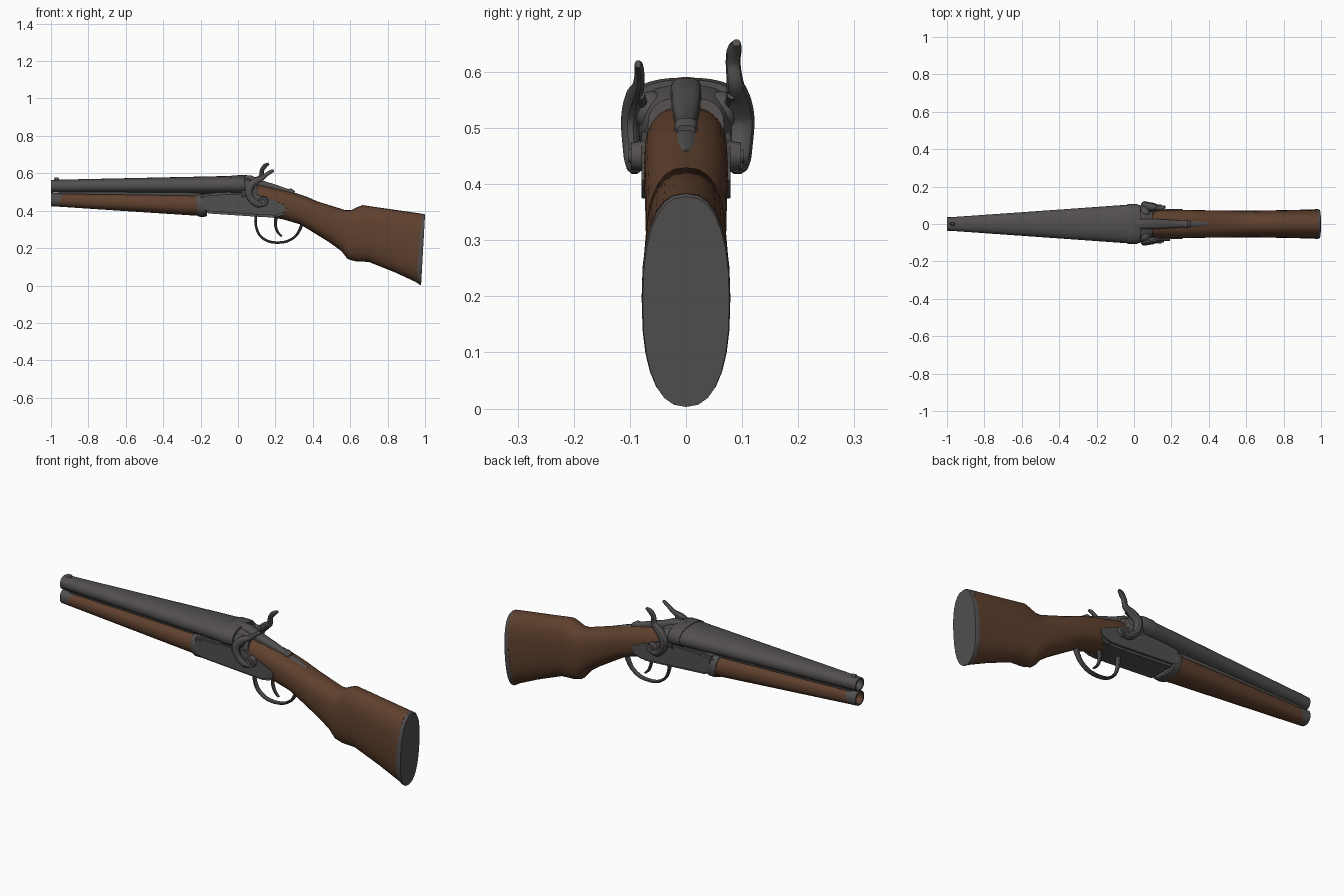
import bpy, bmesh, math
from mathutils import Vector

if "Cube" in bpy.data.objects:
    bpy.data.objects.remove(bpy.data.objects["Cube"])


def material(name, rgb):
    m = bpy.data.materials.new(name)
    m.diffuse_color = (*rgb, 1)
    m.use_nodes = True
    m.node_tree.nodes["Principled BSDF"].inputs["Base Color"].default_value = m.diffuse_color
    return m


STEEL = material("dark_steel", (0.085, 0.078, 0.077))
WOOD = material("brown_wood", (0.115, 0.052, 0.027))


def finish(name, bm, mats, angle=35):
    bmesh.ops.recalc_face_normals(bm, faces=bm.faces)
    me = bpy.data.meshes.new(name)
    bm.to_mesh(me)
    bm.free()
    for m in mats:
        me.materials.append(m)
    ob = bpy.data.objects.new(name, me)
    bpy.context.collection.objects.link(ob)
    bpy.ops.object.select_all(action='DESELECT')
    ob.select_set(True)
    bpy.context.view_layer.objects.active = ob
    bpy.ops.object.shade_smooth_by_angle(angle=math.radians(angle))
    return ob


def spow(v, e):
    return math.copysign(abs(v) ** (2 / e), v)


def loft(name, stations, mats, n=24, e=2.0, y=None, rule=None):
    """Skin superellipse rings; a station is (top x, top z, bottom x, bottom z, half width)."""
    bm = bmesh.new()
    rings = []
    for i, (xt, zt, xb, zb, w) in enumerate(stations):
        top, bot = Vector((xt, 0, zt)), Vector((xb, 0, zb))
        mid, up = (top + bot) / 2, (top - bot) / 2
        ring = []
        for k in range(n):
            a = 2 * math.pi * k / n
            side = Vector((0, w * spow(math.cos(a), e) + (y[i] if y else 0), 0))
            ring.append(bm.verts.new(mid + up * spow(math.sin(a), e) + side))
        rings.append(ring)
    for a, b in zip(rings, rings[1:]):
        for k in range(n):
            j = (k + 1) % n
            bm.faces.new((a[k], a[j], b[j], b[k]))
    bm.faces.new(rings[0])
    bm.faces.new(rings[-1])
    if rule:
        for f in bm.faces:
            f.material_index = rule(f.calc_center_median())
    return finish(name, bm, mats)


def sweep(name, pts, flat=1.0, n=10, steps=5):
    """Smooth tube through (x, y, z, radius) points; flat scales its width in y."""
    P = [Vector(p) for p in pts]
    P = [2 * P[0] - P[1]] + P + [2 * P[-1] - P[-2]]
    path = []
    for a, b, c, d in zip(P, P[1:], P[2:], P[3:]):
        for s in range(steps):
            t = s / steps
            path.append(0.5 * (2 * b + (c - a) * t + (2 * a - 5 * b + 4 * c - d) * t * t
                               + (3 * b - a - 3 * c + d) * t ** 3))
    path.append(P[-2])
    st = []
    for i, p in enumerate(path):
        d = path[min(i + 1, len(path) - 1)] - path[max(i - 1, 0)]
        nx, nz = Vector((-d.z, d.x)).normalized() * p.w
        st.append((p.x + nx, p.z + nz, p.x - nx, p.z - nz, p.w * flat))
    return loft(name, st, [STEEL], n=n, y=[p.y for p in path])


def slab(name, outline, half, bevel):
    """Side outline in x, z extruded to both sides and bevelled."""
    bm = bmesh.new()
    a = [bm.verts.new((x, -half, z)) for x, z in outline]
    b = [bm.verts.new((x, half, z)) for x, z in outline]
    bm.faces.new(a)
    bm.faces.new(b)
    for i in range(len(a)):
        j = (i + 1) % len(a)
        bm.faces.new((a[i], a[j], b[j], b[i]))
    bmesh.ops.recalc_face_normals(bm, faces=bm.faces)
    bmesh.ops.bevel(bm, geom=bm.edges[:], offset=bevel, segments=2, affect='EDGES')
    return finish(name, bm, [STEEL])


def disc(name, x, z, y0, y1, r):
    """Round boss along y, slightly chamfered at the outer end."""
    bm = bmesh.new()
    bmesh.ops.create_cone(bm, cap_ends=True, segments=20, radius1=r, radius2=r * 0.8,
                          depth=abs(y1 - y0))
    s = 1 if y1 > y0 else -1
    for v in bm.verts:
        v.co = Vector((x + v.co.x, (y0 + y1) / 2 + s * v.co.z, z + v.co.y))
    return finish(name, bm, [STEEL])


# upper barrel, flaring to a wide breech, with a hollow muzzle
loft("barrel", [(-.82, .555, -.82, .508, .025), (-1, .558, -1, .505, .027),
                (-1, .565, -1, .498, .035), (-.5, .576, -.5, .494, .070),
                (-.035, .586, -.035, .489, .103)], [STEEL], n=32, e=2.25)
loft("breech_band", [(-.035, .589, -.035, .486, .106), (.015, .590, .015, .486, .106),
                     (.035, .586, .04, .486, .098)], [STEEL], n=32, e=2.4)
loft("breech_block", [(.02, .58, .02, .45, .092), (.06, .572, .06, .45, .086),
                      (.10, .555, .11, .45, .068)], [STEEL], e=2.6)
loft("front_sight", [(-.985, .56, -.985, .55, .009), (-.98, .578, -.975, .55, .009),
                     (-.96, .578, -.955, .55, .009), (-.955, .56, -.95, .55, .009)], [STEEL], n=12)

# fore-end under the barrel with a hollow steel tip
loft("fore_end", [(-.85, .485, -.85, .435, .025), (-1, .488, -1, .432, .027),
                  (-1, .497, -1, .424, .036), (-.935, .492, -.965, .422, .038),
                  (-.6, .49, -.6, .398, .054), (-.2, .486, -.2, .372, .072)],
     [WOOD, STEEL], n=28, e=2.3, rule=lambda c: int(c.x < -.94))
loft("fore_end_rib", [(-.96, .53, -.96, .47, .018), (-.2, .53, -.2, .46, .045)], [STEEL], n=12)
loft("hinge_collar", [(-.225, .487, -.215, .37, .074), (-.215, .492, -.2, .367, .08),
                      (-.185, .492, -.172, .368, .08), (-.175, .487, -.165, .374, .074)],
     [STEEL], e=2.6)

# receiver
slab("receiver", [(-.205, .485), (-.15, .495), (.09, .505), (.14, .487), (.2, .465), (.262, .437),
                  (.272, .405), (.25, .38), (.2, .363), (.1, .368), (-.17, .386), (-.2, .41)],
     .079, .012)

# stock and butt plate
loft("stock", [(.07, .54, .11, .39, .068), (.126, .536, .17, .366, .074),
               (.275, .501, .24, .354, .075), (.36, .474, .33, .328, .074),
               (.436, .446, .393, .29, .073), (.52, .42, .49, .23, .072),
               (.575, .403, .553, .184, .071), (.607, .404, .586, .142, .071),
               (.635, .418, .625, .13, .071), (.665, .43, .70, .126, .072),
               (.83, .406, .84, .07, .075), (.985, .384, .955, .017, .078)],
     [WOOD], n=28, e=2.5)
loft("butt_plate", [(.982, .384, .952, .018, .079), (.995, .383, .972, .004, .079),
                    (1.0, .378, .979, .003, .077)], [STEEL], n=28, e=2.4)

# top lever and tang
loft("top_lever", [(.0, .591, .0, .56, .026), (.07, .589, .07, .54, .027),
                   (.13, .562, .13, .52, .026), (.2, .54, .2, .50, .022),
                   (.265, .517, .265, .48, .017), (.285, .518, .285, .48, .021),
                   (.305, .505, .30, .48, .016)], [STEEL], n=16, e=3)
loft("tang", [(.12, .543, .12, .50, .03), (.275, .505, .275, .47, .02),
              (.36, .478, .36, .45, .016), (.40, .461, .40, .44, .008)], [STEEL], n=12, e=3)

# hammers on both sides; the far one stands more upright
SPURS = {-1: [(.125, .086, .572, .014), (.155, .083, .595, .011), (.178, .084, .610, .010),
              (.192, .086, .614, .007)],
         1: [(.122, .088, .580, .014), (.128, .084, .615, .012), (.145, .086, .640, .012),
             (.165, .090, .652, .007)]}
for s, side in ((-1, "near"), (1, "far")):
    body = [(.135, .086, .435, .014), (.100, .094, .437, .018), (.066, .098, .470, .019),
            (.058, .099, .515, .021), (.085, .094, .552, .020)] + SPURS[s]
    sweep(side + "_hammer", [(x, s * y, z, r) for x, y, z, r in body], flat=.8 if s < 0 else 1.1)
    disc(side + "_hammer_pivot", .135, .45, s * .06, s * .098, .03)
    disc(side + "_pivot_screw", .135, .45, s * .09, s * .103, .014)
    # rounded fence beside the breech with its firing pin
    bm = bmesh.new()
    bmesh.ops.create_uvsphere(bm, u_segments=18, v_segments=10, radius=.036)
    for v in bm.verts:
        v.co = Vector((.055 + v.co.x, s * .062 + v.co.y, .53 + v.co.z))
    finish(side + "_fence", bm, [STEEL])
    sweep(side + "_firing_pin", [(.06, s * .075, .535, .012), (.09, s * .08, .55, .010),
                                 (.115, s * .082, .56, .009)])

# trigger guard and trigger
sweep("trigger_guard", [(.095, 0, .375, .008), (.095, 0, .325, .007), (.112, 0, .275, .007),
                        (.15, 0, .242, .007), (.2, 0, .230, .007), (.26, 0, .236, .007),
                        (.305, 0, .262, .007), (.328, 0, .295, .008), (.345, 0, .335, .009)],
      flat=1.9)
sweep("trigger", [(.205, 0, .375, .010), (.2, 0, .325, .008), (.213, 0, .285, .007),
                  (.235, 0, .262, .005)], flat=1.3)
